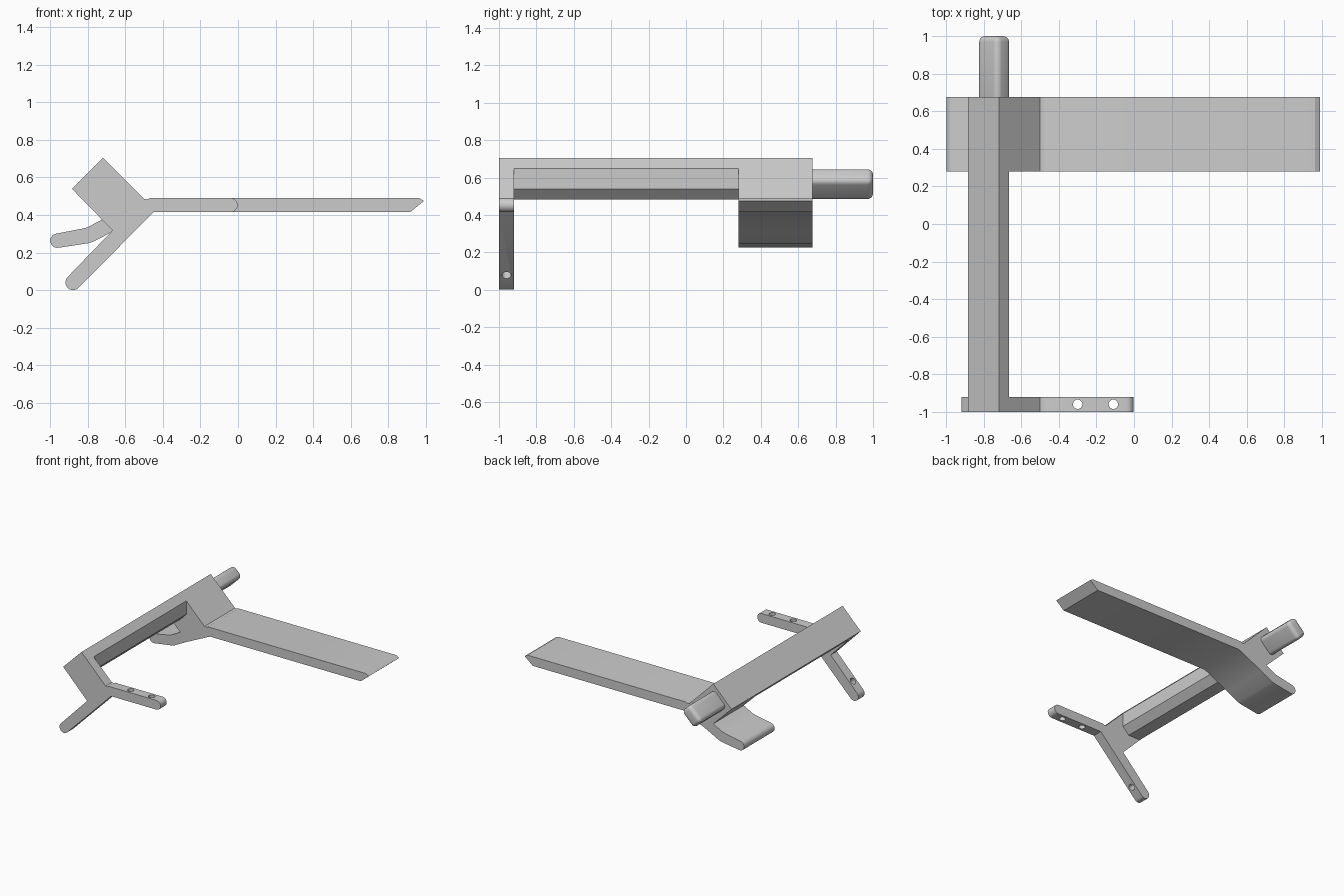
import bpy, bmesh
from math import sin, cos, radians
from mathutils import Matrix, Vector

cube = bpy.data.objects.get("Cube")
if cube:
    bpy.data.objects.remove(cube, do_unlink=True)

gray = bpy.data.materials.new("plain gray")
gray.use_nodes = True
gray.diffuse_color = (0.6, 0.6, 0.6, 1)
gray.node_tree.nodes["Principled BSDF"].inputs["Base Color"].default_value = (0.6, 0.6, 0.6, 1)


def finish(name, bm):
    bmesh.ops.recalc_face_normals(bm, faces=bm.faces)
    mesh = bpy.data.meshes.new(name)
    bm.to_mesh(mesh)
    bm.free()
    mesh.materials.append(gray)
    obj = bpy.data.objects.new(name, mesh)
    bpy.context.collection.objects.link(obj)
    return obj


def select(obj):
    bpy.ops.object.select_all(action='DESELECT')
    obj.select_set(True)
    bpy.context.view_layer.objects.active = obj


def smooth(obj):
    select(obj)
    bpy.ops.object.shade_smooth_by_angle(angle=radians(30))


def extrude(name, outline, y0, y1):
    """Extrude an (x, z) outline from y0 to y1."""
    bm = bmesh.new()
    face = bm.faces.new([bm.verts.new((x, y0, z)) for x, z in outline])
    new = bmesh.ops.extrude_face_region(bm, geom=[face])["geom"]
    bmesh.ops.translate(bm, verts=[v for v in new if isinstance(v, bmesh.types.BMVert)],
                        vec=(0, y1 - y0, 0))
    return finish(name, bm)


def arc(cx, cz, r, start, end, steps=10):
    angles = [radians(start + (end - start) * i / steps) for i in range(steps + 1)]
    return [(cx + r * cos(a), cz + r * sin(a)) for a in angles]


def drill(obj, centre, axis, radius=0.025):
    """Cut a round hole through the part."""
    bm = bmesh.new()
    turn = Vector((0, 0, 1)).rotation_difference(Vector(axis)).to_matrix().to_4x4()
    bmesh.ops.create_cone(bm, cap_ends=True, segments=24, radius1=radius, radius2=radius,
                          depth=0.2, matrix=Matrix.Translation(centre) @ turn)
    cutter = finish("hole_cutter", bm)
    cutter.hide_render = True
    mod = obj.modifiers.new("hole", 'BOOLEAN')
    mod.operation = 'DIFFERENCE'
    mod.solver = 'EXACT'
    mod.object = cutter
    select(obj)
    bpy.ops.object.modifier_apply(modifier=mod.name)
    bpy.data.objects.remove(cutter, do_unlink=True)


# Slanted block shared by both ends
block_top = [(-0.885, 0.54), (-0.72, 0.705), (-0.50, 0.485), (-0.485, 0.483), (-0.47, 0.49)]

# Front bracket with two round-ended arms
bracket = extrude("front_bracket", block_top
                  + arc(-0.04, 0.453, 0.038, 90, -90)
                  + [(-0.45, 0.415)]
                  + arc(-0.878, 0.041, 0.041, -45, -225)
                  + [(-0.668, 0.318)], -1.0, -0.92)
for x in (-0.30, -0.11):
    drill(bracket, (x, -0.96, 0.45), (0, 0, 1))
drill(bracket, (-0.813, -0.96, 0.108), (1, 0, -1))
smooth(bracket)

# Chamfered bar joining the two ends
extrude("long_bar", [(-0.885, 0.54), (-0.72, 0.705), (-0.665, 0.65), (-0.665, 0.54),
                     (-0.72, 0.483), (-0.828, 0.483)], -0.92, 0.28)

# Rear body with the flat blade and the curled foot
rear = extrude("rear_blade", block_top
               + [(0.965, 0.49), (0.99, 0.475), (0.917, 0.415), (-0.45, 0.415), (-0.67, 0.31),
                  (-0.77, 0.258), (-0.80, 0.249)]
               + arc(-0.962, 0.263, 0.038, -80, -260)
               + [(-0.825, 0.328), (-0.80, 0.335), (-0.72, 0.378)], 0.28, 0.675)
smooth(rear)

# Rounded peg at the back
bm = bmesh.new()
bmesh.ops.create_cube(bm, size=1, matrix=Matrix.Translation((-0.745, 0.82, 0.565))
                      @ Matrix.Rotation(radians(-45), 4, 'Y')
                      @ Matrix.Diagonal((0.155, 0.36, 0.105, 1)))
bmesh.ops.bevel(bm, geom=[e for e in bm.edges], offset=0.03, segments=5,
                profile=0.5, affect='EDGES')
smooth(finish("rear_peg", bm))
